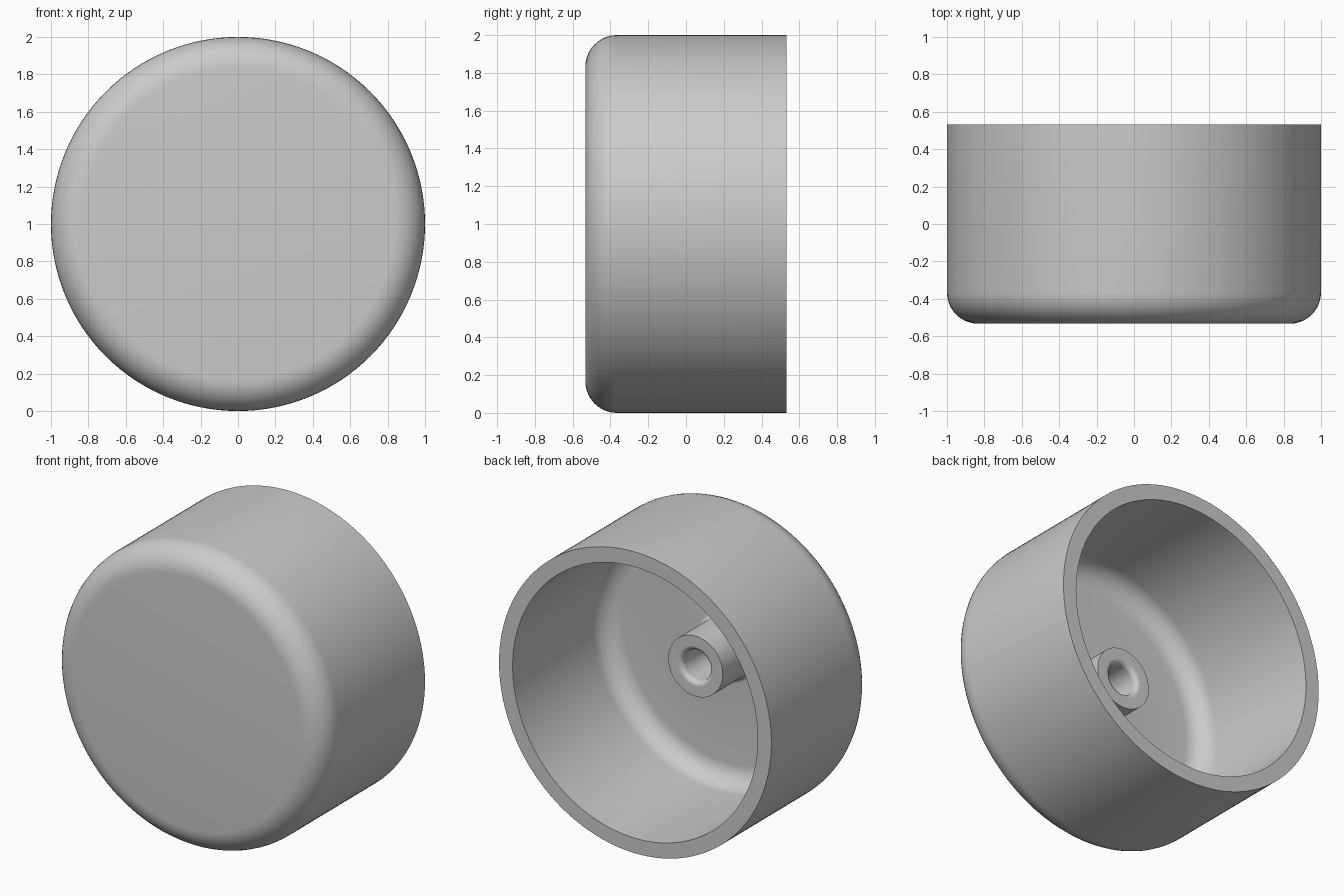
import bpy, bmesh, math
from mathutils import Vector, Matrix

cube = bpy.data.objects.get("Cube")
if cube:
    bpy.data.objects.remove(cube, do_unlink=True)

SIDES = 128
HALF = 0.533          # half the depth of the cap


def material(name, colour):
    mat = bpy.data.materials.new(name)
    mat.use_nodes = True
    mat.diffuse_color = colour
    mat.node_tree.nodes["Principled BSDF"].inputs["Base Color"].default_value = colour
    return mat


def rounded(corners, steps=10):
    """Turn (radius, y, fillet) corners into a profile with rounded bends."""
    points = []
    for i, (r, y, fillet) in enumerate(corners):
        p = Vector((r, y))
        if not fillet:
            points.append(p)
            continue
        # the bends are right angles, so the arc centre lies along both edges
        a = (Vector(corners[i - 1][:2]) - p).normalized() * fillet
        b = (Vector(corners[i + 1][:2]) - p).normalized() * fillet
        for k in range(steps + 1):
            t = math.pi / 2 * k / steps
            points.append(p + a * (1 - math.sin(t)) + b * (1 - math.cos(t)))
    return points


def lathe(name, profile, mat):
    """Spin a profile about the front-to-back axis at z = 1."""
    bm = bmesh.new()
    verts = [bm.verts.new((p.x, p.y, 0)) for p in profile]
    edges = [bm.edges.new(pair) for pair in zip(verts, verts[1:])]
    bmesh.ops.spin(bm, geom=verts + edges, cent=(0, 0, 0), axis=(0, 1, 0),
                   angle=math.tau, steps=SIDES, use_merge=True)
    bmesh.ops.remove_doubles(bm, verts=bm.verts, dist=0.0001)
    bmesh.ops.recalc_face_normals(bm, faces=bm.faces)
    bmesh.ops.transform(bm, matrix=Matrix.Translation((0, 0, 1)), verts=bm.verts)
    mesh = bpy.data.meshes.new(name)
    bm.to_mesh(mesh)
    bm.free()
    mesh.materials.append(mat)
    obj = bpy.data.objects.new(name, mesh)
    bpy.context.collection.objects.link(obj)
    bpy.ops.object.select_all(action='DESELECT')
    obj.select_set(True)
    bpy.context.view_layer.objects.active = obj
    bpy.ops.object.shade_smooth_by_angle(angle=math.radians(30))
    return obj


grey = material("plain grey", (0.6, 0.6, 0.6, 1))

floor = -HALF + 0.1
boss_end = floor + 0.333

# Hollow round cap with a bored boss rising from its floor
lathe("round_cap", rounded([
    (0, -HALF, 0),             # front face
    (1, -HALF, 0.167),         # rounded front edge
    (1, HALF, 0),              # rim
    (0.9, HALF, 0),
    (0.9, floor, 0.133),       # inside corner
    (0.2, floor, 0.033),       # foot of the boss
    (0.2, boss_end, 0),
    (0.1, boss_end, 0.033),    # rounded mouth of the bore
    (0.1, floor, 0),
    (0, floor, 0),
]), grey)
